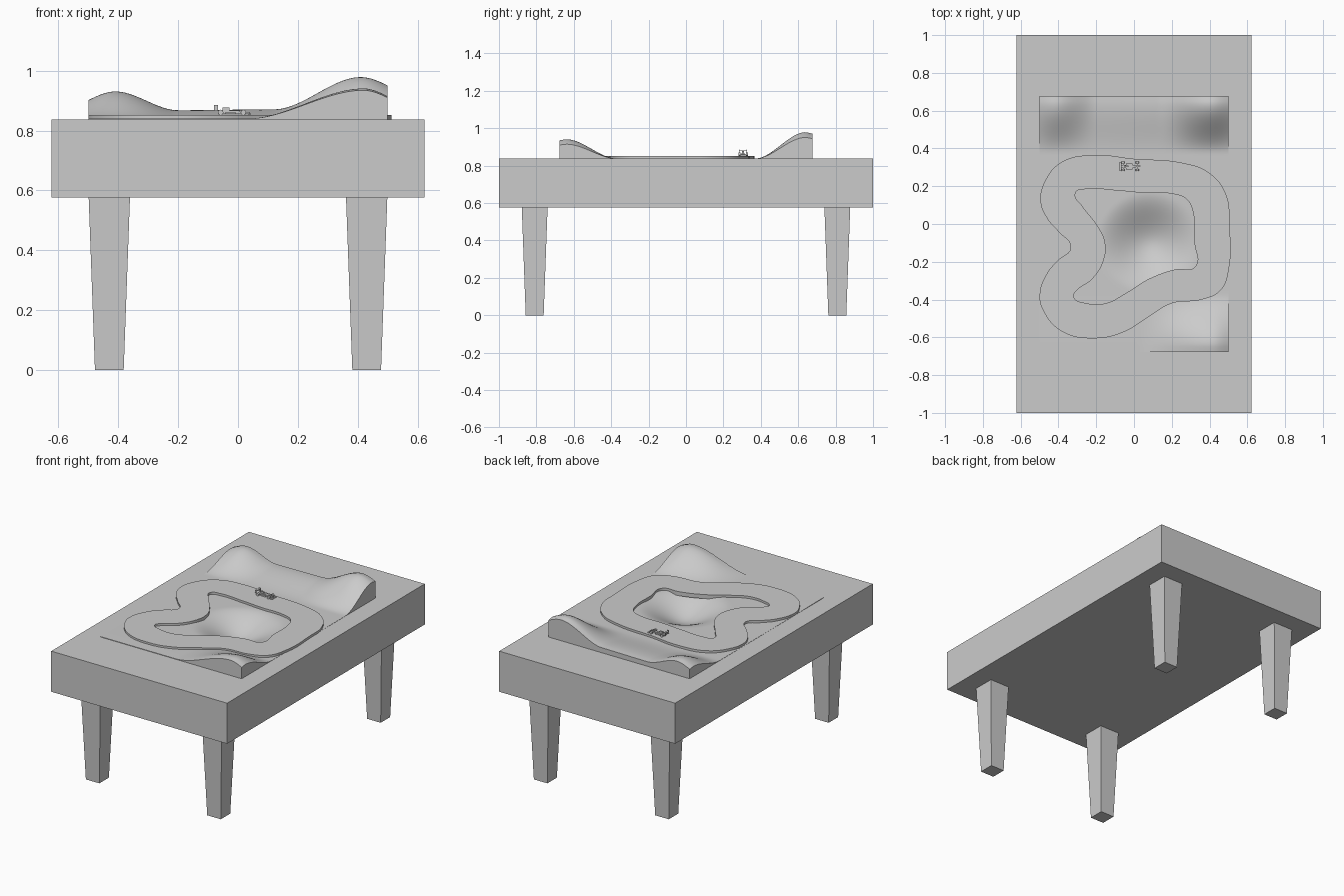
import bpy, bmesh, math
from mathutils import Matrix

cube = bpy.data.objects.get("Cube")
if cube:
    bpy.data.objects.remove(cube, do_unlink=True)

grey = bpy.data.materials.new("plain grey")
grey.use_nodes = True
grey.diffuse_color = (0.6, 0.6, 0.6, 1)
grey.node_tree.nodes["Principled BSDF"].inputs["Base Color"].default_value = (0.6, 0.6, 0.6, 1)

TOP = 0.837            # table surface
LAND_X, LAND_Y = 0.5, 0.677


def finish(name, bm):
    bmesh.ops.recalc_face_normals(bm, faces=bm.faces)
    mesh = bpy.data.meshes.new(name)
    bm.to_mesh(mesh)
    bm.free()
    mesh.materials.append(grey)
    ob = bpy.data.objects.new(name, mesh)
    bpy.context.collection.objects.link(ob)
    return ob


def smooth(ob, degrees=40):
    bpy.ops.object.select_all(action='DESELECT')
    ob.select_set(True)
    bpy.context.view_layer.objects.active = ob
    bpy.ops.object.shade_smooth_by_angle(angle=math.radians(degrees))


def box(name, centre, size):
    bm = bmesh.new()
    bmesh.ops.create_cube(bm, size=1, matrix=Matrix.Translation(centre) @ Matrix.Diagonal((*size, 1)))
    return finish(name, bm)


# Table body, with an opening in its top for the landscape
bm = bmesh.new()


def ring(x, y, z):
    return [bm.verts.new((sx * x, sy * y, z)) for sx, sy in ((-1, -1), (1, -1), (1, 1), (-1, 1))]


low, high, hole = ring(0.623, 1, 0.577), ring(0.623, 1, TOP), ring(LAND_X, LAND_Y, TOP)
bm.faces.new(low)
for a, b in ((low, high), (high, hole)):
    for i in range(4):
        j = (i + 1) % 4
        bm.faces.new((a[i], a[j], b[j], b[i]))
finish("table_body", bm)

# Tapered legs
for sx, side in ((-1, "right"), (1, "left")):
    for sy, end in ((-1, "front"), (1, "back")):
        bm = bmesh.new()
        bmesh.ops.create_cone(
            bm, cap_ends=True, segments=4, radius1=0.048 * math.sqrt(2), radius2=0.069 * math.sqrt(2),
            depth=0.577,
            matrix=Matrix.Translation((sx * 0.43, sy * 0.809, 0.2885)) @ Matrix.Rotation(math.pi / 4, 4, 'Z'))
        finish(f"{end}_{side}_leg", bm)


# Landscape: ridges at both ends and a hollow in the middle
def ease(a, b, v):
    t = min(max((v - a) / (b - a), 0), 1)
    return t * t * (3 - 2 * t)


def profile(points, x):
    for (x0, h0), (x1, h1) in zip(points, points[1:]):
        if x <= x1:
            return h0 + (h1 - h0) * ease(x0, x1, x)
    return points[-1][1]


BACK = [(-0.6, 0.03), (-0.41, 0.093), (-0.2, 0.03), (0.12, 0.033), (0.41, 0.141), (0.62, 0.07)]
FRONT = [(-0.6, 0.002), (0.03, 0.002), (0.42, 0.103), (0.6, 0.04)]


def land_height(x, y):
    crest = profile(BACK if y > 0 else FRONT, x)
    h = 0.001 + crest * ease(0.37, 0.64, abs(y)) * (1 - 0.06 * ease(0.64, 0.68, abs(y)))
    r = math.hypot((x - 0.08) / 0.28, (y + 0.1) / 0.27)
    return h - 0.09 * (1 - ease(0, 1, r))


bm = bmesh.new()
bmesh.ops.create_grid(bm, x_segments=72, y_segments=96, size=1,
                      matrix=Matrix.Diagonal((LAND_X, LAND_Y, 1, 1)))
for v in bm.verts:
    v.co.z = TOP + land_height(v.co.x, v.co.y)
# Straight skirt down to the table
skirt = bmesh.ops.extrude_edge_only(bm, edges=[e for e in bm.edges if e.is_boundary])["geom"]
for v in skirt:
    if isinstance(v, bmesh.types.BMVert):
        v.co.z = TOP - 0.001
smooth(finish("landscape", bm))

# Race track: a flat loop between two smooth outlines
OUTER = [(-.2, .365), (0, .345), (.25, .325), (.4, .27), (.49, .15), (.505, 0), (.505, -.22),
         (.46, -.35), (.36, -.4), (.2, -.42), (.08, -.49), (-.05, -.57), (-.2, -.605), (-.38, -.57),
         (-.48, -.46), (-.5, -.38), (-.46, -.26), (-.4, -.19), (-.335, -.125), (-.4, -.04),
         (-.46, .03), (-.495, .12), (-.47, .23), (-.38, .33)]
INNER = [(-.31, .165), (-.25, .185), (-.1, .178), (.05, .165), (.2, .16), (.28, .13), (.315, .05),
         (.32, -.1), (.325, -.225), (.22, -.24), (.08, -.29), (-.05, -.37), (-.15, -.42), (-.25, -.42),
         (-.32, -.385), (-.31, -.36), (-.22, -.29), (-.16, -.19), (-.155, -.09), (-.2, 0),
         (-.27, .09)]
curve = bpy.data.curves.new("track", 'CURVE')
curve.dimensions = '2D'
curve.fill_mode = 'BOTH'
curve.extrude = 0.013
curve.resolution_u = 6
for outline in (OUTER, INNER):
    spline = curve.splines.new('BEZIER')
    spline.bezier_points.add(len(outline) - 1)
    spline.use_cyclic_u = True
    for p, (x, y) in zip(spline.bezier_points, outline):
        p.co = (x, y, 0)
        p.handle_left_type = p.handle_right_type = 'AUTO'
curve.materials.append(grey)
track = bpy.data.objects.new("track", curve)
track.location.z = 0.839
bpy.context.collection.objects.link(track)
bpy.ops.object.select_all(action='DESELECT')
track.select_set(True)
bpy.context.view_layer.objects.active = track
bpy.ops.object.convert(target='MESH')
smooth(bpy.context.view_layer.objects.active, 30)

# Small open-wheel racing car, nose towards +x
CAR_Y, ROAD = 0.305, 0.852
box("car_body", (-0.03, CAR_Y, ROAD + 0.009), (0.075, 0.016, 0.011))
box("car_side_pods", (-0.025, CAR_Y, ROAD + 0.007), (0.034, 0.032, 0.008))
box("car_nose", (0.02, CAR_Y, ROAD + 0.007), (0.04, 0.009, 0.006))
box("car_air_intake", (-0.04, CAR_Y, ROAD + 0.019), (0.022, 0.009, 0.012))
box("car_front_wing", (0.039, CAR_Y, ROAD + 0.004), (0.010, 0.046, 0.003))
box("car_rear_wing", (-0.073, CAR_Y, ROAD + 0.027), (0.013, 0.040, 0.003))
for s, side in ((-1, "right"), (1, "left")):
    box(f"car_{side}_wing_plate", (-0.073, CAR_Y + s * 0.02, ROAD + 0.023), (0.014, 0.002, 0.020))
    for x, end in ((-0.058, "rear"), (0.018, "front")):
        bm = bmesh.new()
        bmesh.ops.create_cone(
            bm, cap_ends=True, segments=16, radius1=0.009, radius2=0.009, depth=0.011,
            matrix=Matrix.Translation((x, CAR_Y + s * 0.02, ROAD + 0.009)) @ Matrix.Rotation(math.pi / 2, 4, 'X'))
        smooth(finish(f"car_{end}_{side}_wheel", bm))
        box(f"car_{end}_{side}_axle", (x, CAR_Y + s * 0.009, ROAD + 0.009), (0.003, 0.018, 0.003))
